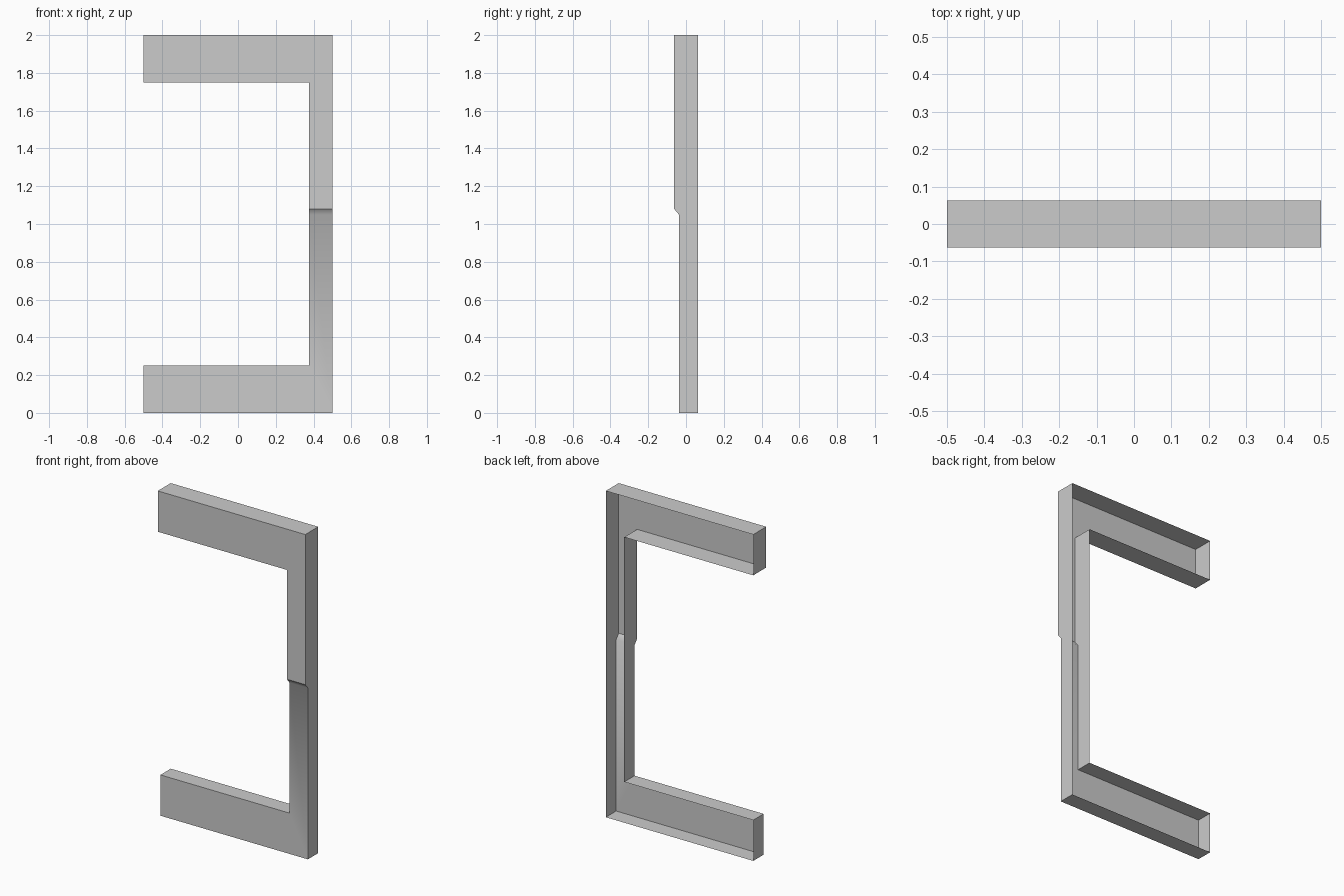
import bpy
import bmesh

cube = bpy.data.objects.get("Cube")
if cube:
    bpy.data.objects.remove(cube)

# Main dimensions of the open-backed bracket
HALF, INNER, HEIGHT, BAR = 0.5, 0.375, 2.0, 0.25
BACK, FRONT_UPPER, FRONT_LOWER = 0.0625, -0.0625, -0.0375
STEP_TOP, STEP_BOTTOM = 1.08, 1.05

grey = bpy.data.materials.new("light grey")
grey.use_nodes = True
colour = (0.6, 0.6, 0.6, 1)
grey.diffuse_color = colour
grey.node_tree.nodes["Principled BSDF"].inputs["Base Color"].default_value = colour

bm = bmesh.new()


def arm(end, inside, post_end, y):
    """L-shaped front plate: a bar and its half of the post."""
    outline = [(HALF, post_end), (INNER, post_end), (INNER, inside),
               (-HALF, inside), (-HALF, end), (HALF, end)]
    verts = [bm.verts.new((x, y, z)) for x, z in outline]
    return bm.faces.new(verts)


# Front plates and the sloping step between them
upper = arm(HEIGHT, HEIGHT - BAR, STEP_TOP, FRONT_UPPER)
lower = arm(0, BAR, STEP_BOTTOM, FRONT_LOWER)
u, v = upper.verts[:2], lower.verts[:2]
step = bm.faces.new((u[0], u[1], v[1], v[0]))

# Side walls, pulled straight to the open back
rim = [e for e in bm.edges if e.is_boundary]
walls = bmesh.ops.extrude_edge_only(bm, edges=rim)["geom"]
for item in walls:
    if isinstance(item, bmesh.types.BMVert):
        item.co.y = BACK

# Outward normals
bmesh.ops.recalc_face_normals(bm, faces=bm.faces[:])
bm.normal_update()
if upper.normal.y > 0:
    bmesh.ops.reverse_faces(bm, faces=bm.faces[:])

# Only the foot of the step blends softly into the lower plate
for face in bm.faces:
    face.smooth = face in (step, lower)
for edge in bm.edges:
    edge.smooth = step in edge.link_faces and lower in edge.link_faces

mesh = bpy.data.meshes.new("bracket_frame")
bm.to_mesh(mesh)
bm.free()
mesh.materials.append(grey)
frame = bpy.data.objects.new("bracket_frame", mesh)
bpy.context.collection.objects.link(frame)
